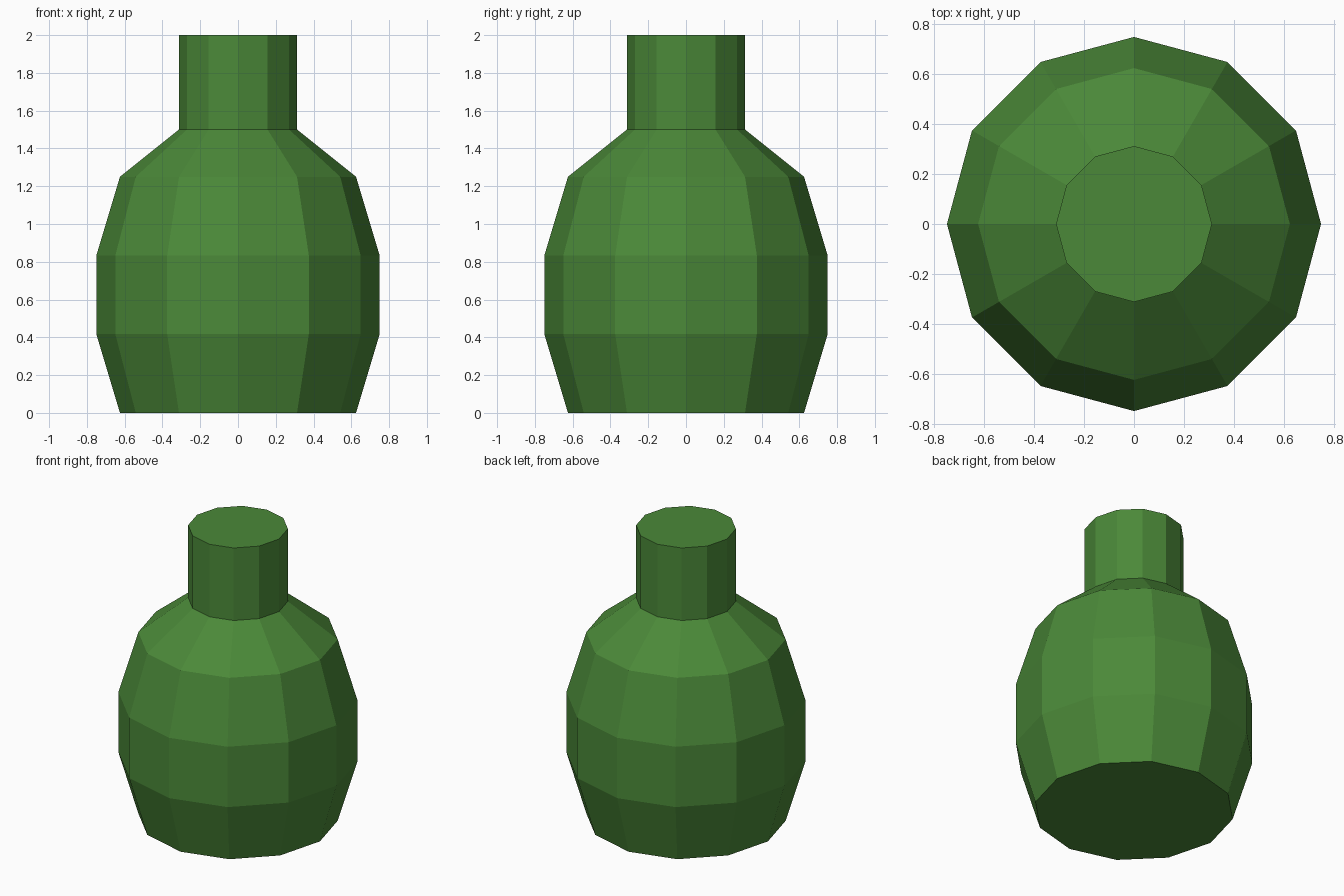
import bpy, bmesh
from math import cos, sin, tau

if "Cube" in bpy.data.objects:
    bpy.data.objects.remove(bpy.data.objects["Cube"])

SIDES = 12

green = bpy.data.materials.new("green_glass")
green.diffuse_color = (0.07, 0.25, 0.04, 1)
green.use_nodes = True
green.node_tree.nodes["Principled BSDF"].inputs["Base Color"].default_value = green.diffuse_color


def lathe(name, profile):
    """Closed, flat-faced turned solid from (radius, height) points."""
    bm = bmesh.new()
    rings = [[bm.verts.new((r * cos(tau * i / SIDES), r * sin(tau * i / SIDES), z))
              for i in range(SIDES)] for r, z in profile]
    for lower, upper in zip(rings, rings[1:]):
        for i in range(SIDES):
            j = (i + 1) % SIDES
            bm.faces.new((lower[i], lower[j], upper[j], upper[i]))
    bm.faces.new(rings[0][::-1])
    bm.faces.new(rings[-1])
    mesh = bpy.data.meshes.new(name)
    bm.to_mesh(mesh)
    bm.free()
    mesh.materials.append(green)
    obj = bpy.data.objects.new(name, mesh)
    bpy.context.collection.objects.link(obj)
    return obj


# Bulging body, sloped shoulder and straight neck in one turned shape
lathe("bottle", [(0.625, 0), (0.75, 0.417), (0.75, 0.833),
                 (0.625, 1.25), (0.3125, 1.5), (0.3125, 2)])
